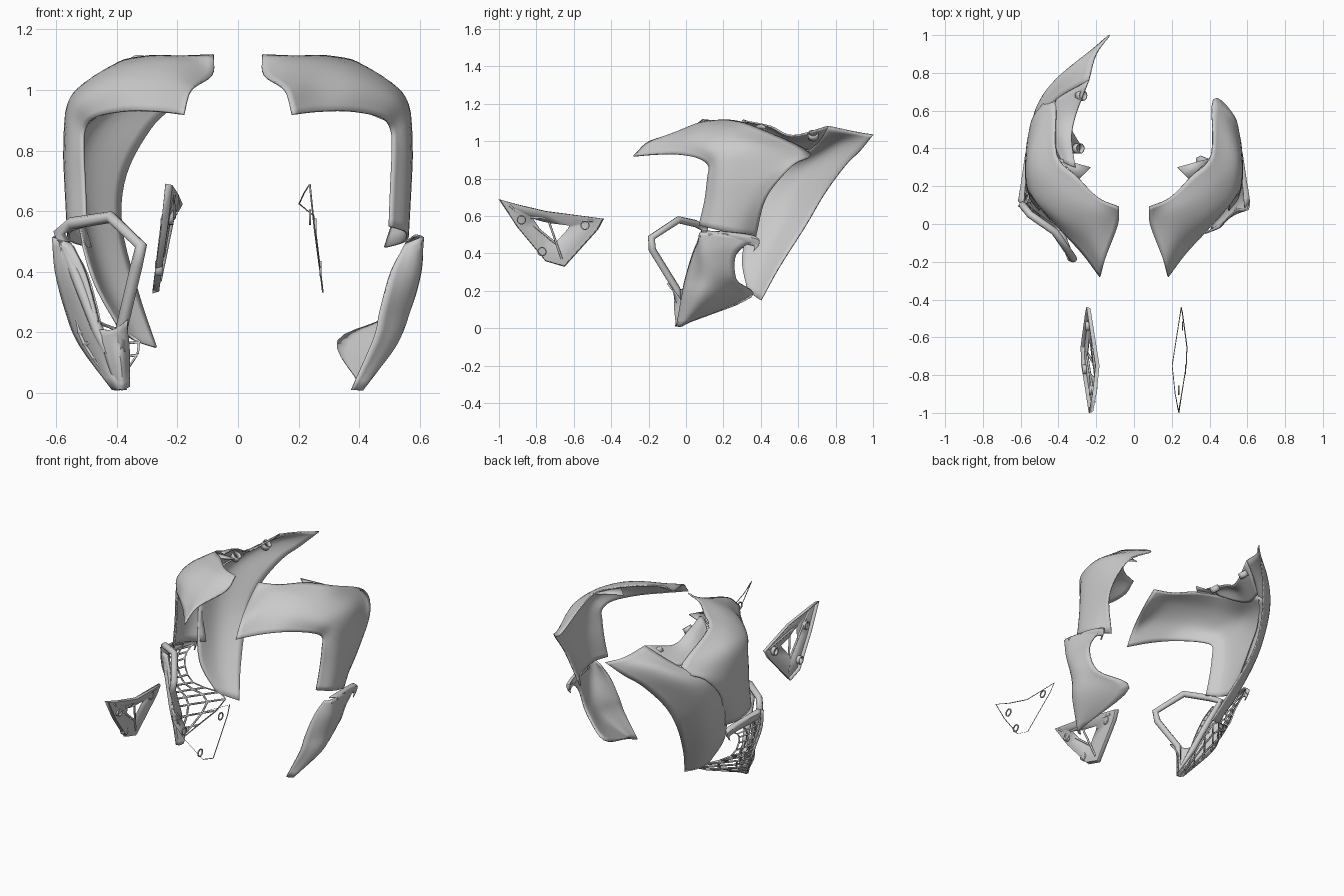
import bpy, bmesh, math
from mathutils import Vector

if "Cube" in bpy.data.objects:
    bpy.data.objects.remove(bpy.data.objects["Cube"])


def finish(ob, thick=0.0, mirror=False, angle=35):
    if mirror:
        ob.modifiers.new("Mirror", 'MIRROR')
    if thick:
        m = ob.modifiers.new("Shell", 'SOLIDIFY')
        m.thickness, m.offset = thick, 0
    bpy.ops.object.select_all(action='DESELECT')
    ob.select_set(True)
    bpy.context.view_layer.objects.active = ob
    bpy.ops.object.shade_smooth_by_angle(angle=math.radians(angle))
    return ob


def mesh(name, verts, faces):
    me = bpy.data.meshes.new(name)
    me.from_pydata([tuple(v) for v in verts], [], faces)
    bm = bmesh.new()
    bm.from_mesh(me)
    bmesh.ops.recalc_face_normals(bm, faces=bm.faces)
    bm.to_mesh(me)
    bm.free()
    ob = bpy.data.objects.new(name, me)
    bpy.context.collection.objects.link(ob)
    return ob


def spline(pts, n):
    # smooth line passing through all points
    p = [Vector(v) for v in pts]
    p = [2 * p[0] - p[1]] + p + [2 * p[-1] - p[-2]]
    out = []
    for i in range(1, len(p) - 2):
        a, b, c, d = p[i - 1:i + 3]
        for k in range(n):
            t = k / n
            out.append(0.5 * (2 * b + (c - a) * t + (2 * a - 5 * b + 4 * c - d) * t * t
                              + (3 * b - a - 3 * c + d) * t ** 3))
    return out + [p[-2]]


def patch(name, rows, n=5, thick=0.008, mirror=False, flip=1):
    rows = [spline([(x * flip, y, z) for x, y, z in r], n) for r in rows]
    cols = [spline(c, n) for c in zip(*rows)]
    h, w = len(cols[0]), len(cols)
    faces = [(j * h + i, j * h + i + 1, (j + 1) * h + i + 1, (j + 1) * h + i)
             for j in range(w - 1) for i in range(h - 1)]
    return finish(mesh(name, [v for c in cols for v in c], faces), thick, mirror)


def tube(name, pts, r, closed=False):
    cu = bpy.data.curves.new(name, 'CURVE')
    cu.dimensions, cu.bevel_depth, cu.bevel_resolution = '3D', r, 2
    cu.use_fill_caps = True
    s = cu.splines.new('POLY')
    s.points.add(len(pts) - 1)
    for q, p in zip(s.points, pts):
        q.co = (*p, 1)
    s.use_cyclic_u = closed
    ob = bpy.data.objects.new(name, cu)
    bpy.context.collection.objects.link(ob)
    return ob


def boss(name, loc, r, depth, axis):
    # short open ring
    n, q = 20, Vector(axis).to_track_quat('Z', 'Y')
    v = [Vector(loc) + q @ Vector((r * math.cos(2 * math.pi * i / n), r * math.sin(2 * math.pi * i / n), z))
         for z in (-depth / 2, depth / 2) for i in range(n)]
    return finish(mesh(name, v, [(i, (i + 1) % n, n + (i + 1) % n, n + i) for i in range(n)]), 0.006)


# upper shrouds, both sides: inner end, over the shoulder, down the leg
patch("upper_shroud", [
    [(.18, -.28, .92), (.155, -.19, 1.0), (.085, 0, 1.05), (.08, .09, 1.115)],
    [(.27, -.16, .93), (.24, -.06, 1.03), (.2, .05, 1.09), (.19, .14, 1.11)],
    [(.37, -.05, .93), (.39, .03, 1.02), (.36, .13, 1.08), (.3, .25, 1.11)],
    [(.47, .06, .91), (.505, .12, .98), (.485, .24, 1.035), (.41, .37, 1.075)],
    [(.505, .12, .87), (.555, .19, .92), (.545, .38, .965), (.42, .66, .94)],
    [(.51, .115, .80), (.567, .2, .80), (.567, .4, .82), (.53, .57, .87)],
    [(.505, .10, .68), (.562, .18, .68), (.567, .32, .69), (.55, .43, .70)],
    [(.50, .07, .55), (.555, .15, .53), (.55, .27, .50), (.485, .37, .48)]], mirror=True)

# small pointed tab on each inner edge
finish(mesh("shroud_tab", [(.23, .30, 1.10), (.29, .24, 1.11), (.41, .35, 1.08)], [(0, 1, 2)]), .006, True)

# large swept fin, left side only: bottom to tip
patch("side_fin", [
    [(-.27, .40, .15), (-.33, .37, .17), (-.385, .33, .20)],
    [(-.33, .50, .33), (-.43, .42, .35), (-.48, .30, .38)],
    [(-.385, .64, .55), (-.50, .52, .58), (-.535, .36, .60)],
    [(-.37, .74, .72), (-.515, .60, .76), (-.555, .42, .75)],
    [(-.29, .85, .87), (-.46, .71, .89), (-.53, .52, .86)],
    [(-.21, .93, .95), (-.35, .81, .985), (-.41, .66, .955)],
    [(-.13, 1.0, 1.035), (-.20, .90, 1.05), (-.24, .76, 1.08)]])

# ledge running forward from the fin tip
patch("fin_ledge", [
    [(-.24, .76, 1.08), (-.32, .72, 1.01), (-.41, .66, .955)],
    [(-.31, .57, 1.03), (-.37, .56, 1.01), (-.44, .55, .96)],
    [(-.33, .45, 1.08), (-.38, .45, 1.06), (-.43, .44, 1.01)],
    [(-.31, .30, 1.11), (-.34, .31, 1.11), (-.38, .33, 1.08)]])
for i, loc in enumerate([(-.295, .40, 1.06), (-.28, .68, 1.03)]):
    boss(f"ledge_boss_{i}", loc, .025, .035, (.6, 0, .8))

# lower pods: solid skin on the right, open lattice on the left
pod = [
    [(.375, -.05, .01), (.41, -.03, .01), (.40, 0, .03)],
    [(.45, -.02, .18), (.52, .1, .16), (.33, .35, .17)],
    [(.47, 0, .27), (.565, .12, .27), (.51, .27, .26)],
    [(.505, .04, .40), (.60, .1, .40), (.57, .27, .40)],
    [(.55, .08, .49), (.61, .1, .515), (.565, .38, .48)]]
patch("lower_pod_right", pod)
left = patch("lower_pod_lattice_left", [[Vector(p) * .985 for p in r] for r in pod], n=3, thick=0, flip=-1)
left.modifiers.new("Lattice", 'WIREFRAME').thickness = .012
# solid front band of the left pod
patch("pod_band_left", [[a, (Vector(a) + Vector(b)) / 2 - Vector((0, .012, 0)), b] for a, b, c in pod],
      n=4, thick=.014, flip=-1)

# flat top rails with hooked ends
for s, side in ((1, "right"), (-1, "left")):
    patch("pod_rail_" + side, [
        [(.585, .08, .52), (.61, .12, .51), (.60, .12, .47)],
        [(.57, .25, .51), (.59, .25, .50), (.58, .25, .46)],
        [(.55, .37, .49), (.57, .38, .475), (.56, .36, .44)],
        [(.55, .38, .45), (.56, .385, .44), (.56, .36, .41)]], n=4, flip=s)

# front loop of the left pod
tube("pod_loop_left", [(-.59, .1, .53), (-.55, .05, .56), (-.42, -.04, .58), (-.32, -.185, .485),
                       (-.335, -.18, .42), (-.385, -.05, .21), (-.385, -.035, .05),
                       (-.46, 0, .2), (-.53, .05, .38)], .02, True)
# solid foot of the left pod
patch("pod_foot_left", [
    [(-.46, -.01, .21), (-.41, -.05, .21), (-.365, -.1, .24)],
    [(-.43, -.03, .10), (-.39, -.06, .12), (-.36, -.02, .13)],
    [(-.395, -.04, .01), (-.38, -.05, .01), (-.36, -.03, .02)]])

# triangular side covers, outline in (y, z), bent inwards along the top edge
outline = [(-1, .69), (-.9, .66), (-.75, .625), (-.44, .585), (-.47, .53), (-.65, .33), (-.75, .36), (-.9, .54)]
centre = Vector((-.72, .53))


def cover_point(s, p, k, dx):
    q = centre + (Vector(p) - centre) * k
    x = .25 + (.6 - q.y) * .12
    x -= .05 * max(0, 1 - abs(q.x + .78) / .22) * min(1, max(0, (q.y - .53) / .09))
    return (s * (x - dx), q.x, q.y)


def band(name, s, rings, thick):
    n = len(outline)
    v = [cover_point(s, p, k, dx) for k, dx in rings for p in outline]
    f = [(r * n + i, r * n + (i + 1) % n, (r + 1) * n + (i + 1) % n, (r + 1) * n + i)
         for r in range(len(rings) - 1) for i in range(n)]
    return finish(mesh(name, v, f), thick)


# left cover: shallow wall and broad inner face with ribs
band("side_cover_left", -1, [(1, 0), (.97, .02), (.85, .02), (.35, .02)], .004)
for i in (0, 3, 5):
    tube(f"cover_rib_{i}", [cover_point(-1, outline[i], .8, .02), cover_point(-1, outline[i - 3], .4, .02)], .006)
# right cover: only a fine rim remains
band("side_cover_rim_right", 1, [(1, 0), (.985, .004)], .002)
for s, side in ((1, "right"), (-1, "left")):
    for i, p in enumerate([(-.88, .58), (-.54, .55), (-.77, .41)]):
        boss(f"cover_boss_{side}_{i}", cover_point(s, p, 1, .012 if s < 0 else 0), .022,
             .025 if s < 0 else .006, (1, 0, 0))
